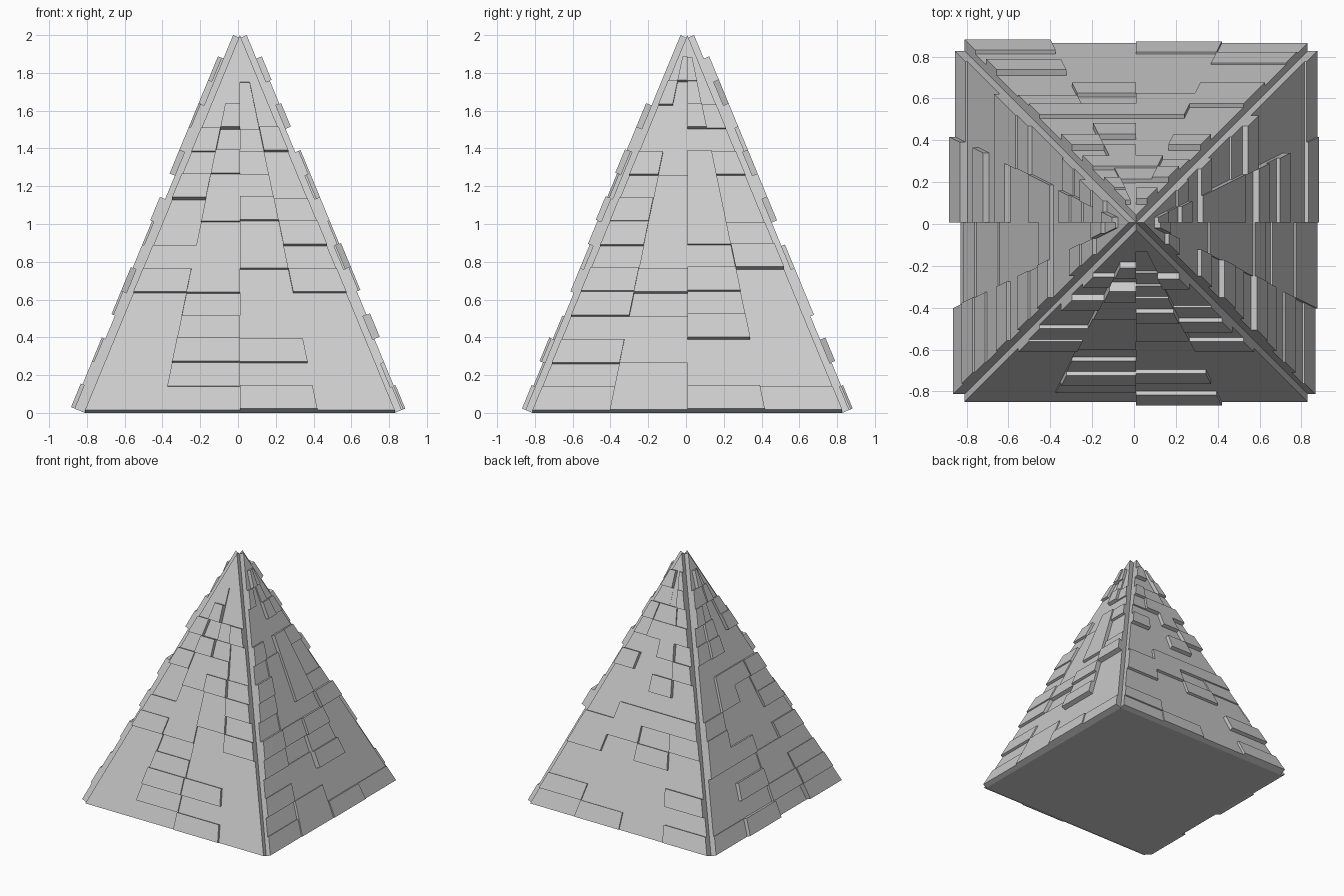
import bpy, bmesh, math, random
from mathutils import Vector, Matrix

if "Cube" in bpy.data.objects:
    bpy.data.objects.remove(bpy.data.objects["Cube"])

H, APEX, ROWS = 0.82, 1.985, 16
CENTRE = Vector((0.01, 0.007, 0))
random.seed(7)


def make(name, bm):
    bmesh.ops.recalc_face_normals(bm, faces=bm.faces)
    me = bpy.data.meshes.new(name)
    bm.to_mesh(me)
    bm.free()
    ob = bpy.data.objects.new(name, me)
    ob.location = CENTRE
    bpy.context.collection.objects.link(ob)
    return ob


def point(col, row):
    """Point on the front slope: col 0-4 across, row 0-16 up."""
    w = H * (1 - row / ROWS)
    return Vector((w * (col / 2 - 1), -w, APEX * row / ROWS))


def random_column(first):
    """Mostly low stones with some proud ones, starting at a given level."""
    s = first
    while len(s) < ROWS - 1:
        s += random.choice(["4", "44", "5", "6", "7", "64"])
    return s[:ROWS - 1] + "4"


def stone_face(name, columns, angle):
    """Stones pushed out along the slope normal; digits are hundredths."""
    normal = Vector((0, -APEX, H)).normalized()
    bm = bmesh.new()
    for c, levels in enumerate(columns):
        r = 0
        while r < ROWS:
            top = r + 1
            while top < ROWS and levels[top] == levels[r]:
                top += 1
            base = [point(c, r), point(c + 1, r), point(c + 1, top)]
            if top < ROWS:
                base.append(point(c, top))
            push = normal * int(levels[r]) * 0.01
            if top == ROWS:
                push = normal * 0.039
            low = [bm.verts.new(p) for p in base]
            high = [bm.verts.new(p + push) for p in base]
            bm.faces.new(high)
            bm.faces.new(low[::-1])
            n = len(base)
            for i in range(n):
                j = (i + 1) % n
                bm.faces.new((low[i], low[j], high[j], high[i]))
            r = top
    bm.transform(Matrix.Rotation(angle, 4, 'Z'))
    make(name, bm)


# solid pyramid core
bm = bmesh.new()
corners = [bm.verts.new((sx * H, sy * H, 0))
           for sx, sy in ((-1, -1), (1, -1), (1, 1), (-1, 1))]
tip = bm.verts.new((0, 0, APEX))
bm.faces.new(corners[::-1])
for i in range(4):
    bm.faces.new((corners[i], corners[(i + 1) % 4], tip))
make("pyramid_core", bm)

# stone cladding on the four slopes
stone_face("front_stones", ["4444465337464444", "4575355566837444",
                            "6464446686543344", "4444464754474444"], 0)
stone_face("right_stones", ["4354674674644644", "5544365555444474",
                            "6448685777747564", "5444448544645444"],
           math.pi / 2)
stone_face("back_stones", [random_column(f) for f in "4546"], math.pi)
stone_face("left_stones", [random_column(f) for f in "5826"], -math.pi / 2)
